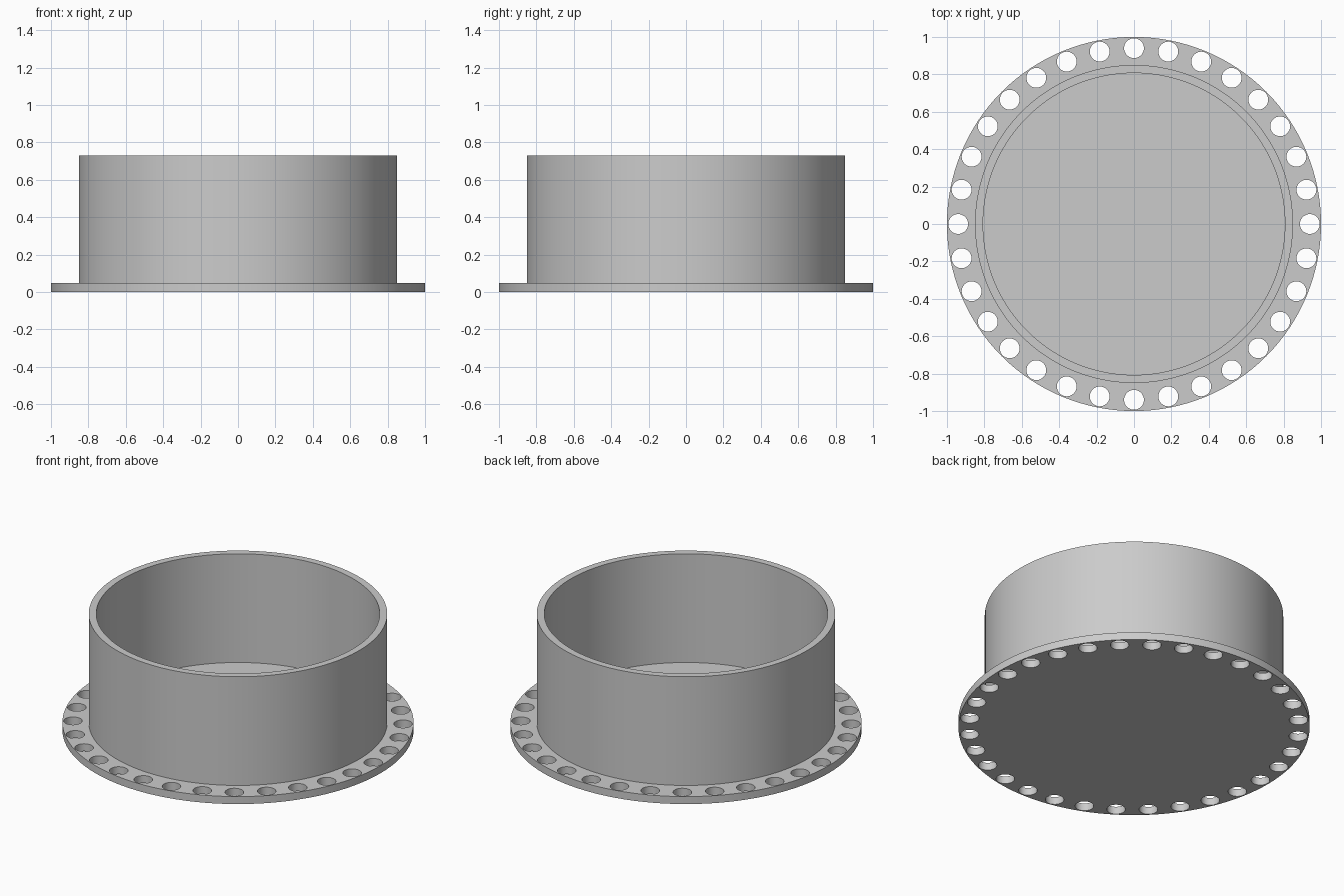
import bpy
import bmesh
from math import cos, sin, radians, tau

if "Cube" in bpy.data.objects:
    bpy.data.objects.remove(bpy.data.objects["Cube"])

FLANGE_TOP, TOP = 0.047, 0.73
HOLES, HOLE_RADIUS, HOLE_CIRCLE = 32, 0.053, 0.94

grey = bpy.data.materials.new("plain grey")
grey.use_nodes = True
colour = (0.6, 0.6, 0.6, 1)
grey.diffuse_color = colour
grey.node_tree.nodes["Principled BSDF"].inputs["Base Color"].default_value = colour


def add_object(name, bm):
    bmesh.ops.recalc_face_normals(bm, faces=bm.faces)
    mesh = bpy.data.meshes.new(name)
    bm.to_mesh(mesh)
    bm.free()
    mesh.materials.append(grey)
    obj = bpy.data.objects.new(name, mesh)
    bpy.context.collection.objects.link(obj)
    return obj


def lathe(name, profile, sides=128):
    """Spin a profile of (radius, z) points; ends on the axis become caps."""
    bm = bmesh.new()
    rings = [[bm.verts.new((r * cos(tau * i / sides), r * sin(tau * i / sides), z))
              for i in range(sides)] for r, z in profile]
    for low, high in zip(rings, rings[1:]):
        for i in range(sides):
            j = (i + 1) % sides
            bm.faces.new((low[i], low[j], high[j], high[i]))
    bm.faces.new(rings[0])
    bm.faces.new(rings[-1])
    return add_object(name, bm)


# Cup with a floor level with the flange, as one closed body
cup = lathe("flanged_cup", [(1, 0), (1, FLANGE_TOP), (0.85, FLANGE_TOP),
                            (0.85, TOP), (0.807, TOP), (0.807, FLANGE_TOP)])

# Ring of bolt hole cutters
bm = bmesh.new()
for i in range(HOLES):
    a = tau * i / HOLES
    made = bmesh.ops.create_cone(bm, cap_ends=True, segments=32, radius1=HOLE_RADIUS,
                                 radius2=HOLE_RADIUS, depth=0.2)
    bmesh.ops.translate(bm, verts=made["verts"],
                        vec=(HOLE_CIRCLE * cos(a), HOLE_CIRCLE * sin(a), 0))
cutter = add_object("bolt_hole_cutter", bm)

# Drill the flange, then drop the cutter
drill = cup.modifiers.new("bolt_holes", 'BOOLEAN')
drill.operation = 'DIFFERENCE'
drill.solver = 'EXACT'
drill.object = cutter
bpy.context.view_layer.objects.active = cup
bpy.ops.object.select_all(action='DESELECT')
cup.select_set(True)
bpy.ops.object.modifier_apply(modifier=drill.name)
bpy.data.objects.remove(cutter)

# Smooth walls with sharp rims
bpy.ops.object.shade_smooth_by_angle(angle=radians(30))
